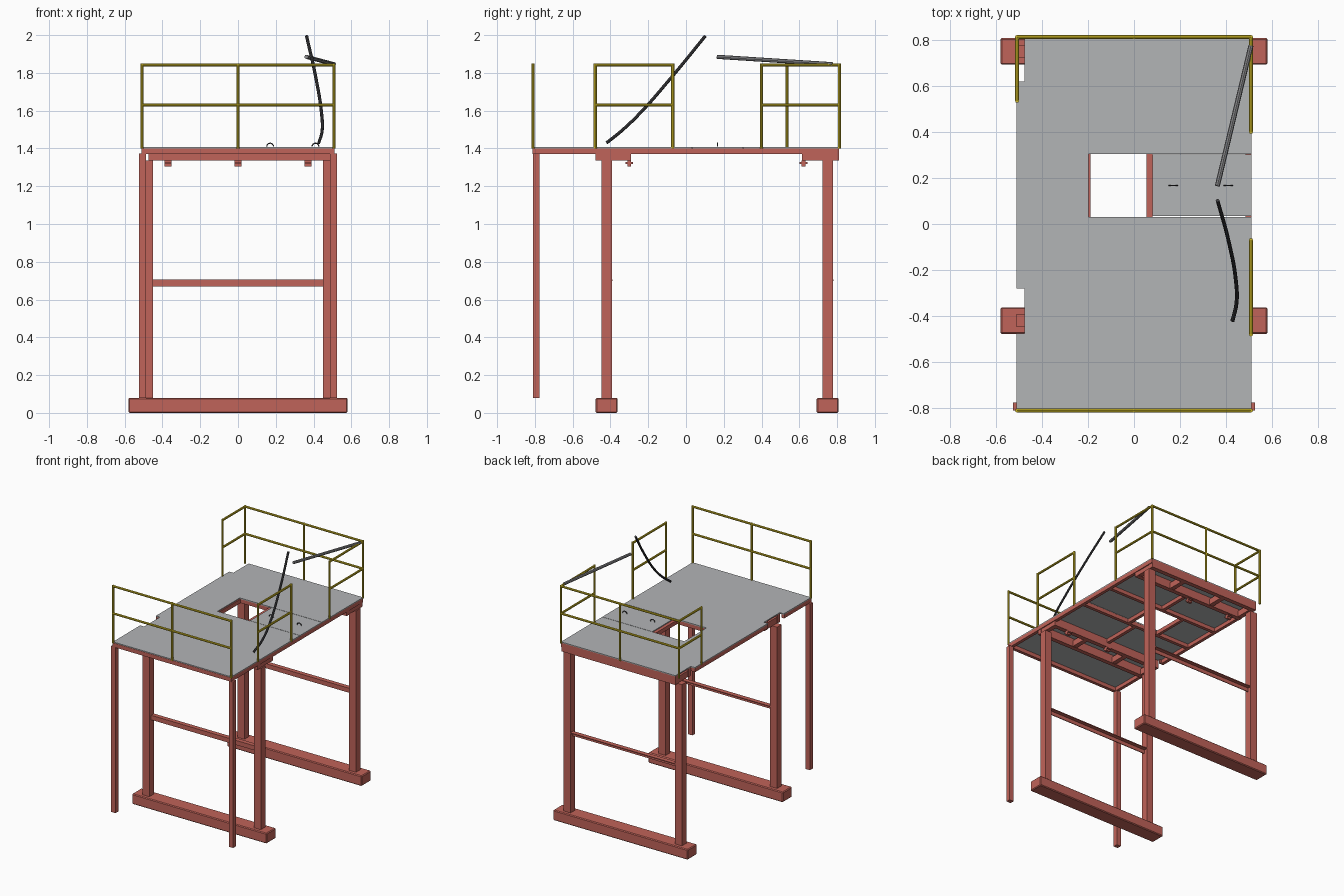
import bpy, bmesh
from math import pi, cos, sin
from mathutils import Vector

if "Cube" in bpy.data.objects:
    bpy.data.objects.remove(bpy.data.objects["Cube"])


def mat(name, rgb):
    m = bpy.data.materials.new(name)
    m.diffuse_color = (*rgb, 1)
    m.use_nodes = True
    m.node_tree.nodes["Principled BSDF"].inputs["Base Color"].default_value = m.diffuse_color
    return m


RED = mat("red_paint", (0.53, 0.125, 0.10))
YELLOW = mat("yellow_paint", (0.62, 0.48, 0.02))
DARK = mat("dark_rubber", (0.05, 0.05, 0.055))
STEEL = mat("steel", (0.24, 0.24, 0.25))
PLATE = mat("deck_grey", (0.45, 0.46, 0.47))


def finish(bm, name, material):
    bmesh.ops.recalc_face_normals(bm, faces=bm.faces)
    me = bpy.data.meshes.new(name)
    bm.to_mesh(me)
    bm.free()
    ob = bpy.data.objects.new(name, me)
    bpy.context.collection.objects.link(ob)
    me.materials.append(material)
    return ob


def box(name, x, y, z, material=RED, bevel=0):
    """Box from (min, max) ranges."""
    bm = bmesh.new()
    bmesh.ops.create_cube(bm, size=1)
    for v in bm.verts:
        v.co = [(r[0] + r[1]) / 2 + c * (r[1] - r[0]) for r, c in zip((x, y, z), v.co)]
    if bevel:
        bmesh.ops.bevel(bm, geom=bm.edges[:], offset=bevel, segments=1, affect='EDGES')
    return finish(bm, name, material)


def prism(name, pts, extrude, material):
    """Closed outline (3D points) extruded along a vector."""
    bm = bmesh.new()
    f = bm.faces.new([bm.verts.new(p) for p in pts])
    r = bmesh.ops.extrude_face_region(bm, geom=[f])
    bmesh.ops.translate(bm, vec=extrude, verts=[g for g in r["geom"] if isinstance(g, bmesh.types.BMVert)])
    return finish(bm, name, material)


def tube(name, paths, radius, material, smooth_path=False):
    """Round bar along one or more paths, converted to a mesh."""
    cu = bpy.data.curves.new(name, 'CURVE')
    cu.dimensions = '3D'
    cu.bevel_depth = radius
    cu.bevel_resolution = 2
    cu.use_fill_caps = True
    for path in paths:
        if smooth_path:
            s = cu.splines.new('BEZIER')
            s.bezier_points.add(len(path) - 1)
            for b, p in zip(s.bezier_points, path):
                b.co = p
                b.handle_left_type = b.handle_right_type = 'AUTO'
            s.resolution_u = 6
        else:
            s = cu.splines.new('POLY')
            s.points.add(len(path) - 1)
            for b, p in zip(s.points, path):
                b.co = (*p, 1)
    cu.materials.append(material)
    ob = bpy.data.objects.new(name, cu)
    bpy.context.collection.objects.link(ob)
    bpy.ops.object.select_all(action='DESELECT')
    ob.select_set(True)
    bpy.context.view_layer.objects.active = ob
    bpy.ops.object.convert(target='MESH')
    bpy.ops.object.shade_smooth_by_angle()


# Two support frames: base beam, posts, angle brace, twin header beams
for tag, yc in (("front", -0.42), ("back", 0.75)):
    box(f"{tag}_base_beam", (-0.58, 0.58), (yc - 0.058, yc + 0.058), (0, 0.08), bevel=0.006)
    for side, sx in (("left", -1), ("right", 1)):
        xs = sorted((0.45 * sx, 0.51 * sx))
        box(f"{tag}_{side}_post", xs, (yc - 0.028, yc + 0.028), (0.08, 1.335))
    y, z, t = yc + 0.03, 0.705, 0.006
    prism(f"{tag}_angle_brace",
          [(-0.45, y - 0.035, z), (-0.45, y, z), (-0.45, y, z - t), (-0.45, y - 0.035 + t, z - t),
           (-0.45, y - 0.035 + t, z - 0.035), (-0.45, y - 0.035, z - 0.035)], (0.9, 0, 0), RED)

for tag, y0, y1, yb in (("front", -0.48, -0.29, -0.30), ("back", 0.615, 0.81, 0.622)):
    box(f"{tag}_header_a", (-0.475, 0.505), (y0, y0 + 0.035), (1.335, 1.40))
    box(f"{tag}_header_b", (-0.475, 0.505), (y1 - 0.035, y1), (1.335, 1.40))
    for i, x in enumerate((-0.455, -0.185, 0.185, 0.485)):
        box(f"{tag}_header_tie_{i}", (x - 0.018, x + 0.018), (y0 + 0.03, y1 - 0.03), (1.337, 1.385))
    # Bolted clamps hanging under the header
    for i, x in enumerate((-0.37, 0, 0.37)):
        box(f"{tag}_clamp_pad_{i}", (x - 0.018, x + 0.018), (yb - 0.02, yb + 0.02), (1.318, 1.327))
        box(f"{tag}_clamp_stem_{i}", (x - 0.018, x + 0.018), (yb - 0.01, yb + 0.01), (1.305, 1.337))

# Slim outer legs at the front
for side, sx in (("left", -1), ("right", 1)):
    box(f"{side}_slim_leg", sorted((0.488 * sx, 0.525 * sx)), (-0.81, -0.775), (0.08, 1.372))

# Deck rim, broken at the two notches on the left
Z = (1.37, 1.401)
box("right_rim", (0.485, 0.51), (-0.81, 0.81), Z)
box("left_rim_front", (-0.51, -0.485), (-0.81, -0.48), Z)
box("left_rim_middle", (-0.51, -0.485), (-0.28, 0.615), Z)
box("front_rim", (-0.51, 0.51), (-0.812, -0.787), Z)
box("back_rim", (-0.475, 0.51), (0.787, 0.81), Z)
for i, y in enumerate((-0.28, 0.615)):
    box(f"notch_return_{i}", (-0.51, -0.47), (y - 0.012 * i, y + 0.012 * (1 - i)), Z)

# Joists around the hatch
for i, y in enumerate((0.017, 0.318)):
    box(f"hatch_joist_{i}", (-0.5, 0.5), (y - 0.013, y + 0.013), Z)
for i, (a, b) in enumerate(((-0.212, -0.19), (0.055, 0.08))):
    box(f"hatch_trimmer_{i}", (a, b), (0.02, 0.315), Z)
for i, (a, b) in enumerate(((-0.30, 0.01), (0.325, 0.62))):
    box(f"centre_joist_{i}", (-0.013, 0.013), (a, b), Z)

# Deck plate with hatch slot and left notches
outline = [(-0.51, -0.81), (0.51, -0.81), (0.51, 0.031), (-0.198, 0.031), (-0.198, 0.304),
           (0.51, 0.304), (0.51, 0.81), (-0.475, 0.81), (-0.475, 0.62), (-0.51, 0.62),
           (-0.51, -0.28), (-0.475, -0.28), (-0.475, -0.475), (-0.51, -0.475)]
prism("deck_plate", [(x, y, 1.4) for x, y in outline], (0, 0, 0.008), PLATE)
box("hatch_plate", (0.08, 0.51), (0.034, 0.301), (1.4, 1.408), PLATE)
for i, x in enumerate((0.17, 0.41)):
    arc = [(x + 0.018 * cos(a * pi / 8), 0.167, 1.41 + 0.018 * sin(a * pi / 8)) for a in range(9)]
    tube(f"hatch_handle_{i}", [arc], 0.003, DARK)

# Guard rails: (name, rail corner points, post points)
X, F, B = 0.508, -0.81, 0.812
rails = [("front_rail", [(-X, F), (X, F)], [(-X, F), (0, F), (X, F)]),
         ("back_rail", [(-X, 0.535), (-X, B), (X, B), (X, 0.4)],
          [(-X, 0.535), (-X, B), (0, B), (X, B), (X, 0.4)]),
         ("right_rail", [(X, -0.48), (X, -0.07)], [(X, -0.48), (X, -0.07)])]
for name, line, posts in rails:
    paths = [[(*a, z), (*b, z)] for z in (1.63, 1.842) for a, b in zip(line, line[1:])]
    paths += [[(x, y, 1.4), (x, y, 1.849)] for x, y in posts]
    tube(name, paths, 0.0085, YELLOW)

# Loose swing bar and curved rod
tube("swing_bar", [[(0.508, 0.775, 1.846), (0.362, 0.165, 1.885)]], 0.011, STEEL)
tube("curved_rod", [[(0.428, -0.42, 1.43), (0.445, -0.345, 1.49), (0.443, -0.25, 1.58),
                     (0.41, -0.07, 1.785), (0.363, 0.102, 1.995)]], 0.0085, DARK, True)
